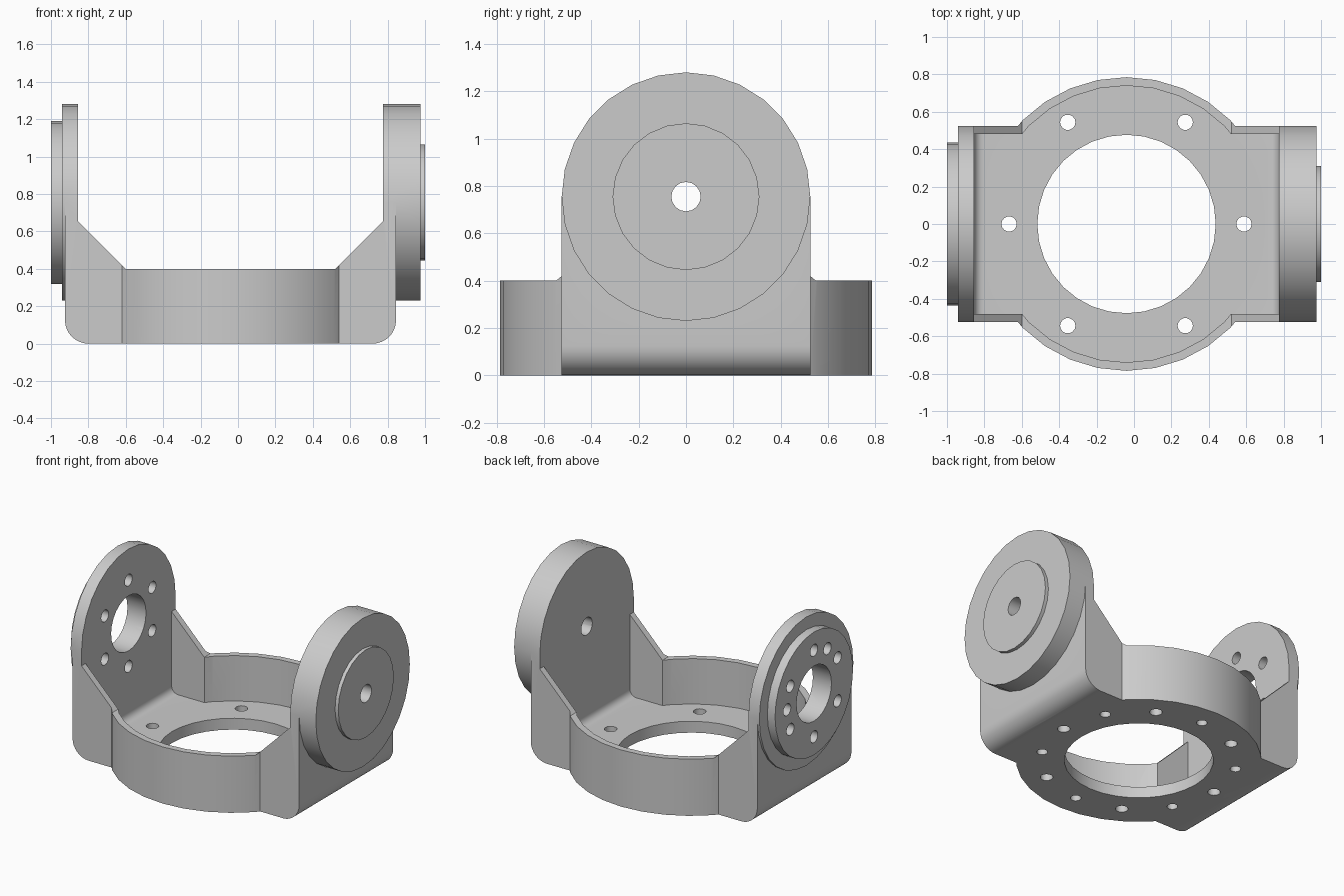
import bpy, bmesh
from math import cos, sin, pi, radians

if "Cube" in bpy.data.objects:
    bpy.data.objects.remove(bpy.data.objects["Cube"])

CX = -0.04          # centre of the base ring
AXIS_Z = 0.755      # height of the tilt axis
FLOOR = 0.08

grey = bpy.data.materials.new("plain grey")
grey.use_nodes = True
grey.diffuse_color = (0.6, 0.6, 0.6, 1)
grey.node_tree.nodes["Principled BSDF"].inputs["Base Color"].default_value = (0.6, 0.6, 0.6, 1)


def arc(cx, cy, r, start, end, n):
    return [(cx + r * cos(a), cy + r * sin(a))
            for a in (radians(start + (end - start) * i / n) for i in range(n + 1))]


def circle(cx, cy, r, n):
    return arc(cx, cy, r, 0, 360, n)[:-1]


def mirrored(half):
    """Close a right-hand half profile with its mirror image about the ring centre."""
    right = [(CX + x, z) for x, z in half]
    return right + [(CX - x, z) for x, z in reversed(half)]


def prism(name, points, axis, lo, hi):
    """Extrude a flat outline along one axis."""
    place = {"x": lambda a, b, t: (t, a, b),
             "y": lambda a, b, t: (a, t, b),
             "z": lambda a, b, t: (a, b, t)}[axis]
    bm = bmesh.new()
    low = [bm.verts.new(place(a, b, lo)) for a, b in points]
    high = [bm.verts.new(place(a, b, hi)) for a, b in points]
    bm.faces.new(low)
    bm.faces.new(high)
    n = len(points)
    for i in range(n):
        j = (i + 1) % n
        bm.faces.new((low[i], low[j], high[j], high[i]))
    bmesh.ops.recalc_face_normals(bm, faces=bm.faces)
    mesh = bpy.data.meshes.new(name)
    bm.to_mesh(mesh)
    bm.free()
    mesh.materials.append(grey)
    obj = bpy.data.objects.new(name, mesh)
    bpy.context.collection.objects.link(obj)
    return obj


def combine(operation, tool, *targets):
    """Apply a boolean to each target, then discard the tool."""
    for target in targets:
        mod = target.modifiers.new("boolean", "BOOLEAN")
        mod.operation, mod.solver, mod.object = operation, "EXACT", tool
        bpy.context.view_layer.objects.active = target
        bpy.ops.object.modifier_apply(modifier=mod.name)
    bpy.data.objects.remove(tool)


# Cradle: U-shaped side profile with rounded bottom and sloping gussets
outer = mirrored(arc(0.76, 0.125, 0.125, -90, 0, 8)
                 + [(0.885, AXIS_Z), (0.815, AXIS_Z), (0.815, 0.655), (0.56, 0.4)])
bracket = prism("bracket", outer, "y", -0.525, 0.525)

# Base ring, trimmed to the same profile
ring = prism("ring", circle(CX, 0, 0.785, 32), "z", 0, 0.6)
combine("INTERSECT", prism("trim", outer, "y", -0.9, 0.9), ring)
combine("UNION", ring, bracket)

# Hollow inside: filleted trough plus round well
inner = mirrored(arc(0.765, FLOOR + 0.05, 0.05, -90, 0, 5) + [(0.815, 1.5)])
combine("DIFFERENCE", prism("trough", inner, "y", -0.48, 0.48), bracket)
combine("DIFFERENCE", prism("well", circle(CX, 0, 0.74, 32), "z", FLOOR, 0.65), bracket)

# Round ends of the two arms
for lo, hi in ((0.775, 0.975), (-0.94, -0.855)):
    combine("UNION", prism("arm_disc", circle(0, AXIS_Z, 0.525, 28), "x", lo, hi), bracket)

# Raised bosses on the outside of the arms
pivot_boss = prism("pivot_boss", circle(0, AXIS_Z, 0.31, 24), "x", 0.975, 1.0)
horn_boss = prism("horn_boss", circle(0, AXIS_Z, 0.435, 28), "x", -1.0, -0.94)

# Bores: base, pivot and horn
combine("DIFFERENCE", prism("bore", circle(CX, 0, 0.477, 32), "z", -0.1, 0.2), bracket)
combine("DIFFERENCE", prism("bore", circle(0, AXIS_Z, 0.062, 16), "x", 0.7, 1.1),
        bracket, pivot_boss)
combine("DIFFERENCE", prism("bore", circle(0, AXIS_Z, 0.195, 24), "x", -1.1, -0.8),
        bracket, horn_boss)

# Floor screw holes: through holes alternating with blind holes from below
for k in range(12):
    a = k * pi / 6
    r, top = (0.035, 0.05) if k % 2 else (0.041, 0.2)
    hole = circle(CX + 0.628 * cos(a), 0.628 * sin(a), r, 14)
    combine("DIFFERENCE", prism("hole", hole, "z", -0.1, top), bracket)

# Horn screw holes, plus two blind pin holes in the boss
for angle in (30, 90, 150, 210, 270, 330):
    a = radians(angle)
    hole = circle(0.305 * cos(a), AXIS_Z + 0.305 * sin(a), 0.042, 14)
    combine("DIFFERENCE", prism("hole", hole, "x", -1.1, -0.8), bracket, horn_boss)
for angle in (0, 120):
    a = radians(angle)
    hole = circle(0.3 * cos(a), AXIS_Z + 0.3 * sin(a), 0.042, 14)
    combine("DIFFERENCE", prism("hole", hole, "x", -1.1, -0.9), bracket, horn_boss)

# Smooth the curved walls, keep the edges crisp
for obj in (bracket, pivot_boss, horn_boss):
    bpy.ops.object.select_all(action="DESELECT")
    obj.select_set(True)
    bpy.context.view_layer.objects.active = obj
    bpy.ops.object.shade_smooth_by_angle(angle=radians(30))
